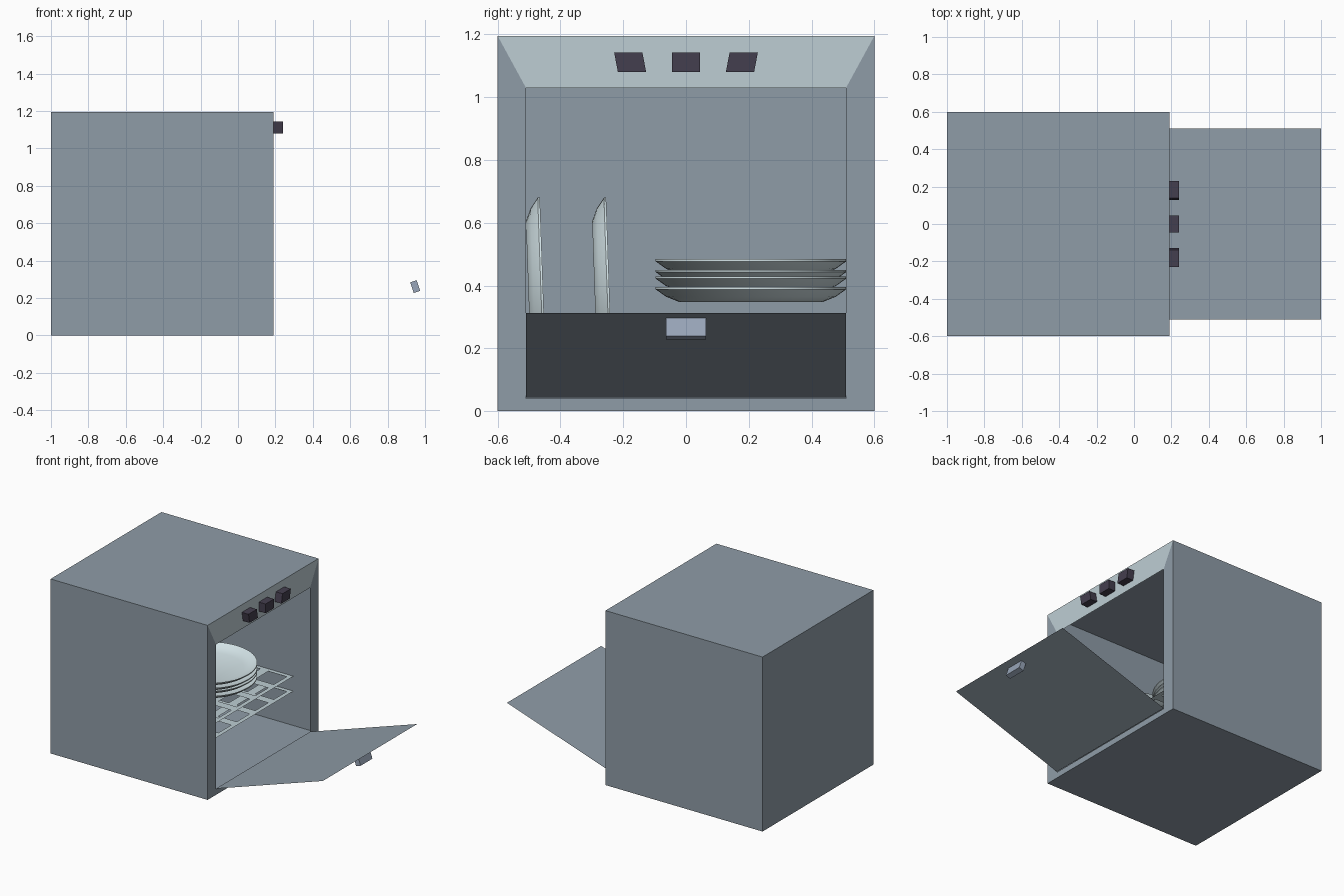
import bpy, bmesh, math
from mathutils import Matrix

if "Cube" in bpy.data.objects:
    bpy.data.objects.remove(bpy.data.objects["Cube"])


def mat(name, r, g, b):
    lin = lambda c: ((c / 255 + 0.055) / 1.055) ** 2.4
    m = bpy.data.materials.new(name)
    m.diffuse_color = (lin(r), lin(g), lin(b), 1)
    m.use_nodes = True
    m.node_tree.nodes["Principled BSDF"].inputs["Base Color"].default_value = m.diffuse_color
    return m


STEEL = mat("steel grey", 143, 156, 167)
PANEL = mat("panel pale grey", 190, 206, 212)
KNOB = mat("knob charcoal", 68, 62, 78)
HANDLE = mat("handle blue grey", 152, 165, 184)
CHINA = mat("plate white", 214, 230, 234)
RACK = mat("rack pale grey", 190, 206, 212)


def make(name, verts, faces, *mats):
    me = bpy.data.meshes.new(name)
    me.from_pydata(verts, [], faces)
    for m in mats:
        me.materials.append(m)
    ob = bpy.data.objects.new(name, me)
    bpy.context.collection.objects.link(ob)
    return ob


BOX = [(0, 1, 3, 2), (4, 6, 7, 5), (0, 4, 5, 1), (2, 3, 7, 6), (0, 2, 6, 4), (1, 5, 7, 3)]
X0, X1, W, H = -1.0, 0.19, 0.6, 1.195

# Cabinet: thin shell, open on the +x side
make("cabinet_shell", [(x, y, z) for x in (X0, X1) for y in (-W, W) for z in (0, H)],
     [f for f in BOX if f != (4, 6, 7, 5)], STEEL)

# Front frame around the opening, the top strip is the control panel
outer = [(X1, -W, 0), (X1, W, 0), (X1, W, H), (X1, -W, H)]
inner = [(X1, -.51, .04), (X1, .51, .04), (X1, .51, 1.03), (X1, -.51, 1.03)]
frame = make("front_frame", outer + inner,
             [(i, (i + 1) % 4, (i + 1) % 4 + 4, i + 4) for i in range(4)], STEEL, PANEL)
frame.data.polygons[2].material_index = 1

# Control knobs, the outer two lean slightly
for i, (cy, lean) in enumerate(((-.178, -.006), (0, 0), (.178, .006))):
    make(f"knob_{i + 1}",
         [(x, cy + y + lean * (1 if z > 1.1 else -1), z)
          for x in (X1, .24) for y in (-.045, .045) for z in (1.08, 1.143)], BOX, KNOB)

# Open drop-down door
make("door", [(X1, -.51, .043), (1, -.51, .312), (1, .51, .312), (X1, .51, .043)],
     [(0, 1, 2, 3)], STEEL)

# Door handle hanging under the door
h = make("door_handle", [(x, y, z) for x in (-.018, .018) for y in (-.064, .064)
                         for z in (-.06, 0)], BOX, HANDLE)
h.location = (.938, 0, .29)
h.rotation_euler = (0, -math.atan2(.269, .81), 0)


# Racks: flat grids with square holes
def rack(name, z, nx=5, ny=6, gap=.3):
    xa, xb, ya, yb = -1.0, 0.0, -.6, .6
    px, py = (xb - xa) / nx, (yb - ya) / ny
    xs, ys = [xa], [ya]
    for i in range(nx):
        xs += [xa + px * (i + gap / 2), xa + px * (i + 1 - gap / 2)]
    for j in range(ny):
        ys += [ya + py * (j + gap / 2), ya + py * (j + 1 - gap / 2)]
    xs.append(xb)
    ys.append(yb)
    n = len(ys)
    faces = [(i * n + j, (i + 1) * n + j, (i + 1) * n + j + 1, i * n + j + 1)
             for i in range(len(xs) - 1) for j in range(n - 1) if not (i % 2 and j % 2)]
    make(name, [(x, y, z) for x in xs for y in ys], faces, RACK)


rack("upper_rack", .338)
rack("lower_rack", .236)


# Plates: turned profile
def plate(name, matrix, n=48):
    prof = [(0, 0), (.23, 0), (.27, .016), (.304, .04), (.304, .047), (.27, .027),
            (.22, .012), (0, .012)]
    bm = bmesh.new()
    vs = [bm.verts.new((r, 0, z)) for r, z in prof]
    es = [bm.edges.new(p) for p in zip(vs, vs[1:])]
    bmesh.ops.spin(bm, geom=vs + es, axis=(0, 0, 1), cent=(0, 0, 0),
                   angle=2 * math.pi, steps=n)
    bmesh.ops.remove_doubles(bm, verts=bm.verts, dist=1e-4)
    bmesh.ops.recalc_face_normals(bm, faces=bm.faces)
    ob = make(name, [], [], CHINA)
    bm.to_mesh(ob.data)
    bm.free()
    ob.matrix_world = matrix
    bpy.ops.object.select_all(action='DESELECT')
    ob.select_set(True)
    bpy.context.view_layer.objects.active = ob
    bpy.ops.object.shade_smooth_by_angle(angle=math.radians(35))


for i, z in enumerate((.348, .382, .403, .437)):
    plate(f"stacked_plate_{i + 1}", Matrix.Translation((-.37, .207, z)))
for i, y in enumerate((-.502, -.291)):
    plate(f"standing_plate_{i + 1}", Matrix.Translation((-.37, y, .375))
          @ Matrix.Rotation(math.radians(-90 + 2), 4, 'X'))
